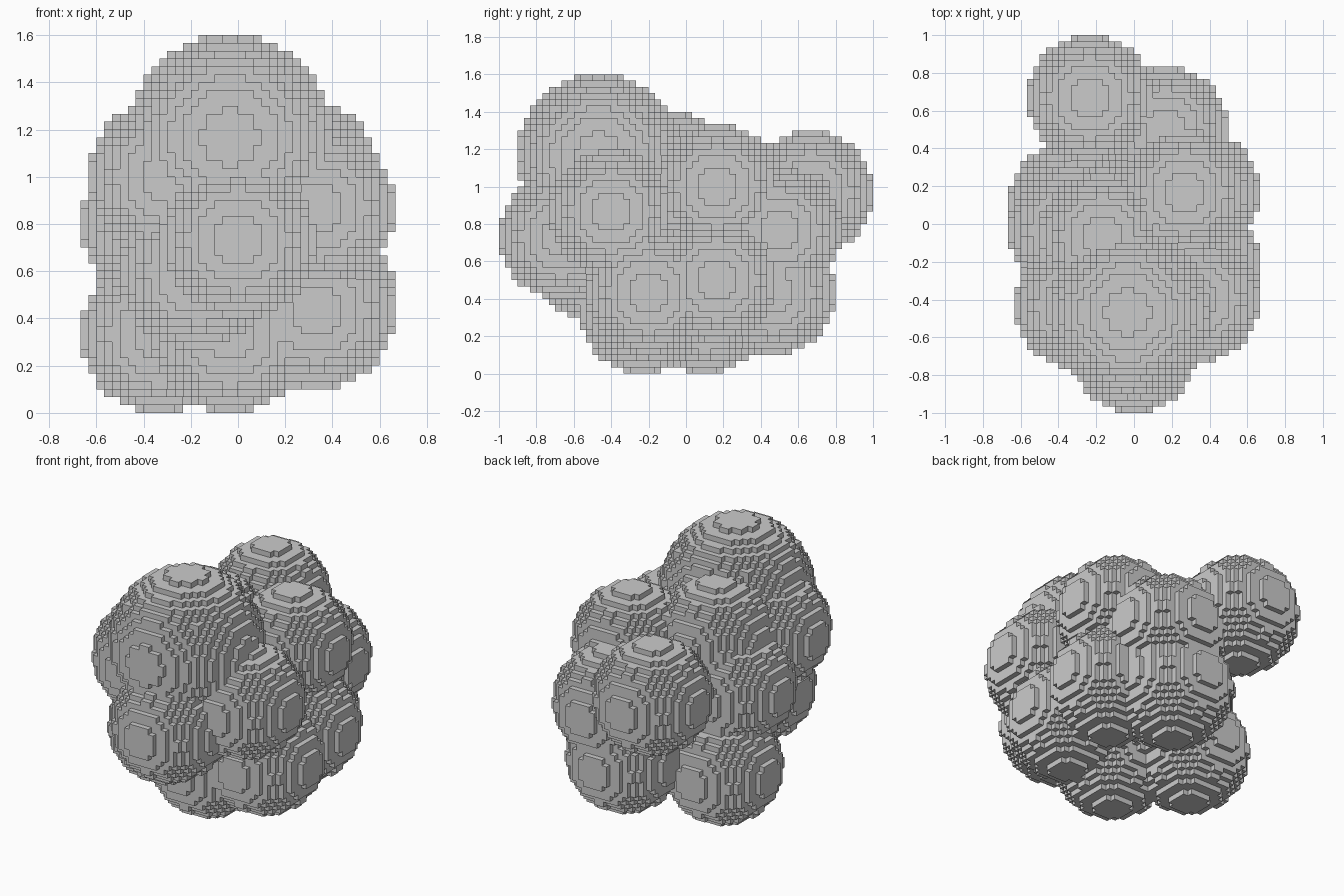
import bpy, bmesh, math

cube = bpy.data.objects.get("Cube")
if cube:
    bpy.data.objects.remove(cube, do_unlink=True)

VOXEL = 1 / 30  # edge length of one block

# Balls as (x, y, z, radius), counted in blocks
BALLS = [
    (-1, -14, 35, 13),   # large top ball
    (0, -20, 22, 10),    # front
    (-5, -14, 18, 10),   # front, low
    (10, -12, 26, 10),   # left side, front
    (10, -6, 13, 10),    # left side, low front
    (10, 5, 15, 10),     # left side, low back
    (8, 5, 30, 10),      # left side, upper back
    (-5, -2, 32, 10),    # upper middle
    (-9, -13, 30, 10),   # right side, upper front
    (-10, -1, 24, 10),   # right side, middle
    (-10, 3, 10, 10),    # right side, bottom
    (-1, -7, 10, 10),    # bottom
    (5, 15, 23, 10),     # back, middle
    (3, 14, 13, 10),     # back, low
    (-7, 20, 29, 10),    # back, top
]

# Collect every block whose centre lies inside a ball
filled = set()
for cx, cy, cz, r in BALLS:
    for i in range(-r, r):
        for j in range(-r, r):
            for k in range(-r, r):
                if (i + .5) ** 2 + (j + .5) ** 2 + (k + .5) ** 2 <= r * r:
                    filled.add((cx + i, cy + j, cz + k))

# Build only the exposed block faces, sharing corner vertices
bm = bmesh.new()
corners = {}


def corner(p):
    if p not in corners:
        corners[p] = bm.verts.new([c * VOXEL for c in p])
    return corners[p]


for cell in sorted(filled):
    for axis in range(3):
        u, v = (axis + 1) % 3, (axis + 2) % 3
        for side in (0, 1):
            neighbour = list(cell)
            neighbour[axis] += 2 * side - 1
            if tuple(neighbour) in filled:
                continue
            loop = []
            for a, b in ((0, 0), (1, 0), (1, 1), (0, 1)):
                p = list(cell)
                p[axis] += side
                p[u] += a
                p[v] += b
                loop.append(corner(tuple(p)))
            bm.faces.new(loop if side else loop[::-1])

mesh = bpy.data.meshes.new("block_ball_cluster")
bm.to_mesh(mesh)
bm.free()

# Single plain grey
grey = bpy.data.materials.new("light_grey")
grey.use_nodes = True
colour = (0.6, 0.6, 0.6, 1)
grey.diffuse_color = colour
grey.node_tree.nodes["Principled BSDF"].inputs["Base Color"].default_value = colour
mesh.materials.append(grey)

cluster = bpy.data.objects.new("block_ball_cluster", mesh)
bpy.context.collection.objects.link(cluster)
